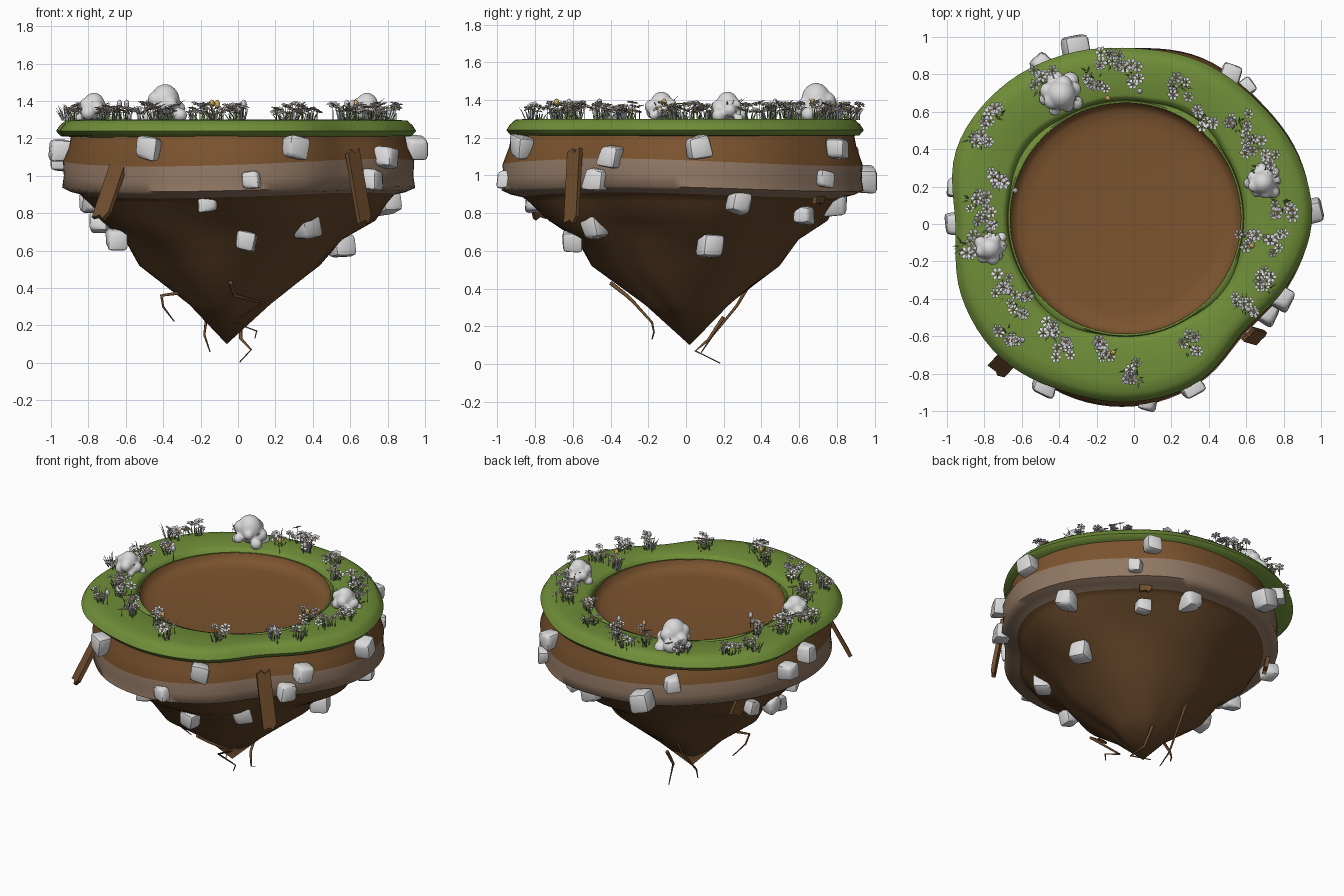
import bpy
import bmesh
import math
import random
from mathutils import Vector, Matrix

random.seed(4)
old = bpy.data.objects.get("Cube")
if old:
    bpy.data.objects.remove(old)


def material(name, rgb):
    mat = bpy.data.materials.new(name)
    mat.use_nodes = True
    mat.diffuse_color = (*rgb, 1)
    shader = next(n for n in mat.node_tree.nodes if n.type == 'BSDF_PRINCIPLED')
    shader.inputs["Base Color"].default_value = (*rgb, 1)
    shader.inputs["Roughness"].default_value = 0.9
    return mat


GRASS = material("grass green", (0.16, 0.27, 0.04))
SOIL = material("warm soil", (0.2, 0.088, 0.028))
CLAY = material("pale clay", (0.28, 0.185, 0.125))
EARTH = material("dark earth", (0.13, 0.061, 0.022))
STONE = material("light stone", (0.7, 0.7, 0.7))
WOOD = material("old wood", (0.17, 0.08, 0.028))
PETAL = material("petal white", (0.7, 0.7, 0.75))
YELLOW = material("pollen yellow", (0.75, 0.5, 0.14))
LEAF = material("leaf green", (0.17, 0.3, 0.08))
BLADE = material("dry blade grey", (0.32, 0.31, 0.34))


def finish(name, bm, mats, smooth=None):
    mesh = bpy.data.meshes.new(name)
    bm.to_mesh(mesh)
    bm.free()
    obj = bpy.data.objects.new(name, mesh)
    bpy.context.collection.objects.link(obj)
    for m in mats:
        mesh.materials.append(m)
    if smooth:
        bpy.ops.object.select_all(action='DESELECT')
        obj.select_set(True)
        bpy.context.view_layer.objects.active = obj
        bpy.ops.object.shade_smooth_by_angle(angle=math.radians(smooth))
    return obj


def outline(table, angle):
    """Smooth closed curve through evenly spaced radii."""
    n = len(table)
    t = (angle / math.tau * n) % n
    i, f = int(t), t - int(t)
    a, b, c, d = (table[(i + k) % n] for k in (-1, 0, 1, 2))
    return b + f / 2 * (c - a + f * (2 * a - 5 * b + 4 * c - d + f * (3 * (b - c) + d - a)))


def loft(name, rings, mats, smooth, sides=96):
    """Each ring is a function of angle giving a point, with the material of the strip after it."""
    bm = bmesh.new()
    loops = [[bm.verts.new(f(k / sides * math.tau)) for k in range(sides)] for f, _ in rings]
    for (lo, hi), (_, index) in zip(zip(loops, loops[1:]), rings):
        for k in range(sides):
            j = (k + 1) % sides
            bm.faces.new((lo[k], lo[j], hi[j], hi[k])).material_index = index
    bmesh.ops.remove_doubles(bm, verts=bm.verts, dist=0.0005)
    bmesh.ops.recalc_face_normals(bm, faces=bm.faces)
    return finish(name, bm, mats, smooth)


GRASS_EDGE = [.95, .95, .93, .94, .94, .98, 1.02, 1.03, .955, 1.0, 1.01, .97, .95, .91, .82, .88]
SOIL_EDGE = [.945, .955, .94, .96, .94, .94, .93, .94, .94, .94, .95, .985, .975, .92, .835, .89]


# Earth body: soil, clay layer and tapering underside
def body_ring(z, scale, wave=0.0, lump=0.0):
    def point(a):
        r = outline(SOIL_EDGE, a) * scale * (1 + lump * math.sin(5 * a + 9 * z))
        shift = 1 - scale
        return (r * math.cos(a) - .06 * shift, r * math.sin(a) + .02 * shift,
                z + wave * math.sin(2 * a + 2.6))
    return point


loft("earth_body", [
    (body_ring(1.24, .94), 0), (body_ring(1.15, .96), 0), (body_ring(1.07, .995, .02), 1),
    (body_ring(.99, .99, .02), 1), (body_ring(.93, 1.0, .015), 1), (body_ring(.908, .95, .015), 1),
    (body_ring(.895, .89, .015), 2), (body_ring(.86, .855), 2), (body_ring(.76, .77, 0, .03), 2),
    (body_ring(.66, .61, 0, .03), 2), (body_ring(.52, .51, 0, .04), 2),
    (body_ring(.31, .225, 0, .04), 2), (body_ring(.1, 0), 2)], [SOIL, CLAY, EARTH], 75)


# Grass rim dipping into a narrow groove around a round clearing
def rim_ring(z, blend, scale=1.0, hole=.62, groove=0.0):
    def point(a):
        lip = hole + groove * max(0, math.sin(4 * a + 4))
        inner = Vector((lip * math.cos(a) - .045, lip * math.sin(a) + .03, z))
        r = outline(GRASS_EDGE, a) * scale
        return inner.lerp(Vector((r * math.cos(a), r * math.sin(a), z)), blend)
    return point


loft("grass_rim", [
    (rim_ring(1.278, 0, hole=.617), 0), (rim_ring(1.28, 0, hole=.628), 0),
    (rim_ring(1.26, 0, hole=.632, groove=.02), 0), (rim_ring(1.292, 0, hole=.643, groove=.03), 0),
    (rim_ring(1.3, .06, hole=.645, groove=.03), 0), (rim_ring(1.3, .7), 0),
    (rim_ring(1.295, 1, .95), 0), (rim_ring(1.27, 1, .98), 0), (rim_ring(1.24, 1), 0),
    (rim_ring(1.212, 1, .975), 0), (rim_ring(1.205, 1, .87), 0)], [GRASS], 60)

# Shallow soil dish inside the rim
loft("clearing_floor", [
    (rim_ring(1.281, 0, hole=.619), 0), (rim_ring(1.245, 0, hole=.606), 0),
    (rim_ring(1.224, 0, hole=.575), 0), (rim_ring(1.216, 0, hole=.5), 0),
    (rim_ring(1.215, 0, hole=0), 0)], [SOIL], 80)

# Blocky stones set in the sides: x, y, z, size
STONES = [
    (-.48, -.85, 1.15, .13), (.3, -.86, 1.15, .12), (.79, -.4, 1.1, .11), (.95, .06, 1.15, .12),
    (.07, -.95, .98, .1), (.71, -.47, .98, .12), (-.16, -.8, .86, .11), (.36, -.48, .72, .12),
    (.04, -.6, .65, .1), (.56, .13, .63, .14), (.81, .28, .86, .13), (.52, .8, 1.14, .11),
    (.6, .73, .98, .09), (.45, .62, .79, .1), (.19, .79, .86, .13), (-.31, .94, .98, .13),
    (-.49, .86, 1.12, .1), (-.8, .4, .86, .1), (-.95, .0, 1.14, .11), (-.95, .2, 1.08, .11),
    (-.65, -.1, .66, .11), (-.77, -.08, .86, .11), (-.74, .1, .75, .1)]
for x, y, z, size in STONES:
    bm = bmesh.new()
    bmesh.ops.create_cube(bm, size=size)
    for v in bm.verts:
        v.co *= random.uniform(.8, 1.15)
    bmesh.ops.bevel(bm, geom=bm.edges[:], offset=size * .2, segments=2, affect='EDGES', profile=.5)
    turn = Matrix.Rotation(math.atan2(y, x) + random.uniform(-.3, .3), 4, 'Z')
    tilt = Matrix.Rotation(random.uniform(-.3, .3), 4, 'X')
    bm.transform(Matrix.Translation((x, y, z)) @ turn @ tilt)
    finish("side_stone", bm, [STONE], 40)


# Small plant pieces, collected in shared meshes
def blade(bm, base, tip, width, index):
    base, tip = Vector(base), Vector(tip)
    a = random.uniform(0, math.pi)
    side = Vector((math.cos(a), math.sin(a), 0)) * width
    mid = base.lerp(tip, .55) + Vector((0, 0, .008))
    quads = [bm.verts.new(p) for p in (base - side, base + side, mid + side * .7, mid - side * .7, tip)]
    for ids in ((0, 1, 2, 3), (3, 2, 4)):
        bm.faces.new([quads[i] for i in ids]).material_index = index


def tuft(bm, x, y, z, count, height, spread, index):
    for _ in range(count):
        a = random.uniform(0, math.tau)
        d = random.uniform(.2, 1) * spread
        h = random.uniform(.5, 1) * height
        dx, dy = math.cos(a), math.sin(a)
        blade(bm, (x + dx * d * .5, y + dy * d * .5, z),
              (x + dx * d * 1.2, y + dy * d * 1.2, z + h), .005, index)


def ball(bm, centre, radius, detail, index, stretch=1.0):
    place = Matrix.Translation(centre) @ Matrix.Diagonal((1, 1, stretch, 1))
    made = bmesh.ops.create_icosphere(bm, subdivisions=detail, radius=radius, matrix=place)
    for f in {f for v in made["verts"] for f in v.link_faces}:
        f.material_index = index


def bloom(bm, centre, size):
    lean = Matrix.Rotation(random.uniform(-.5, .5), 3, 'X') @ Matrix.Rotation(random.uniform(-.5, .5), 3, 'Y')
    for k in range(6):
        turn = lean @ Matrix.Rotation(k * math.tau / 6, 3, 'Z')
        petal = [(.15, 0, 0), (.65, .32, .2), (1, 0, .08), (.65, -.32, .2)]
        verts = [bm.verts.new(Vector(centre) + turn @ (Vector(p) * size)) for p in petal]
        bm.faces.new(verts).material_index = 0
    ball(bm, Vector(centre) + lean @ Vector((0, 0, .004)), size * .24, 1, 1)


# Lumpy boulders with sprigs on the rim: x, y, size
sprigs = bmesh.new()
for x, y, s in ((-.39, .69, 1.0), (.69, .22, .76), (-.77, -.13, .76)):
    bm = bmesh.new()
    ball(bm, (x, y, 1.3 + .095 * s), .08 * s, 3, 0, 1.2)
    for k in range(10):
        a = k * 2.4 + s
        d = random.uniform(.085, .115) * s * (1 - .045 * k)
        ball(bm, (x + d * math.cos(a), y + d * math.sin(a), 1.3 + .012 * k * s),
             random.uniform(.032, .05) * s, 3, 0)
    rock = finish("rim_boulder", bm, [STONE])
    blend = rock.modifiers.new("blend", 'REMESH')
    blend.mode = 'VOXEL'
    blend.voxel_size = .009
    blend.use_smooth_shade = True
    soften = rock.modifiers.new("soften", 'SMOOTH')
    soften.iterations = 3
    tuft(sprigs, x, y, 1.35, 10, .07, .12 * s, 0)
finish("boulder_sprigs", sprigs, [BLADE])

# Flower clumps and grass tufts around the rim
CLUMPS = [
    (-.02, .8), (.24, .73), (-.13, .87), (-.48, .77), (-.76, .58), (-.82, .44), (-.72, .24),
    (-.84, .13), (-.8, .02), (-.87, -.11), (-.71, -.32), (-.61, -.43), (-.68, -.6), (-.44, -.57),
    (-.37, -.67), (-.17, -.67), (-.02, -.78), (.3, -.63), (.59, -.43), (.72, -.3), (.75, -.1),
    (.61, -.07), (.8, .07), (.71, .34), (.56, .55), (.39, .57), (.63, .42), (-.2, .76)]
flowers, tufts = bmesh.new(), bmesh.new()
for i, (x, y) in enumerate(CLUMPS):
    for _ in range(7):
        px, py = x + random.uniform(-.055, .055), y + random.uniform(-.055, .055)
        top = random.uniform(1.33, 1.385)
        blade(flowers, (px, py, 1.295), (px, py, top), .003, 2)
        bloom(flowers, (px, py, top), random.uniform(.028, .04))
    tuft(flowers, x, y, 1.295, 6, .05, .06, 2)
    tuft(tufts, x + random.uniform(-.05, .05), y + random.uniform(-.05, .05), 1.295, 9, .095, .06, 0)
    # Single closed buds
    if i % 3 == 0:
        bx, by = x * .95 + .05, y * .95 - .05
        blade(flowers, (bx, by, 1.295), (bx, by, 1.38), .003, 2)
        ball(flowers, (bx, by, 1.385), .015, 2, i % 2, 1.5)
finish("flower_clumps", flowers, [PETAL, YELLOW, LEAF])
finish("grass_tufts", tufts, [BLADE])


# Broken boards hanging from the soil
def board(top, bottom, width):
    top, bottom = Vector(top), Vector(bottom)
    axis = bottom - top
    out = Vector((top.x, top.y, 0)).normalized()
    across = out.cross(axis).normalized() * width
    depth = axis.cross(across).normalized() * .025
    bm = bmesh.new()
    profile = [(-.5, .05), (-.1, .0), (.1, .06), (.5, .0), (.5, .9), (.2, 1), (0, .95), (-.5, .98)]
    face = bm.faces.new([bm.verts.new(top + across * u + axis * t) for u, t in profile])
    moved = bmesh.ops.extrude_face_region(bm, geom=[face])["geom"]
    bmesh.ops.translate(bm, vec=depth, verts=[g for g in moved if isinstance(g, bmesh.types.BMVert)])
    bmesh.ops.recalc_face_normals(bm, faces=bm.faces)
    finish("broken_board", bm, [WOOD])


board((-.6, -.64, 1.14), (-.73, -.78, .76), .11)
board((.6, -.58, 1.14), (.67, -.6, .74), .09)
board((.52, .73, 1.08), (.48, .69, .85), .08)
board((-.8, .4, 1.1), (-.7, .46, .8), .08)

# Bent roots around the tip
ROOTS = [
    [(-.16, .34, .43), (-.16, .27, .31), (-.18, .14, .15), (-.15, .08, .06)],
    [(.01, .2, .25), (.015, .12, .13), (.07, .05, .07), (.01, .18, .005)],
    [(-.27, -.06, .38), (-.41, -.13, .36), (-.4, -.1, .3), (-.34, -.04, .22)],
    [(-.04, -.4, .43), (-.02, -.31, .36), (.14, -.27, .32), (-.03, -.18, .22),
     (.1, -.17, .17), (.09, -.18, .13)]]
for path in ROOTS:
    curve = bpy.data.curves.new("root", 'CURVE')
    curve.dimensions = '3D'
    curve.bevel_depth = .012
    curve.bevel_resolution = 1
    curve.use_fill_caps = True
    spline = curve.splines.new('POLY')
    spline.points.add(len(path) - 1)
    for k, (p, co) in enumerate(zip(spline.points, path)):
        p.co = (*co, 1)
        p.radius = 1 - .75 * k / (len(path) - 1)
    curve.materials.append(WOOD)
    bpy.context.collection.objects.link(bpy.data.objects.new("root", curve))
